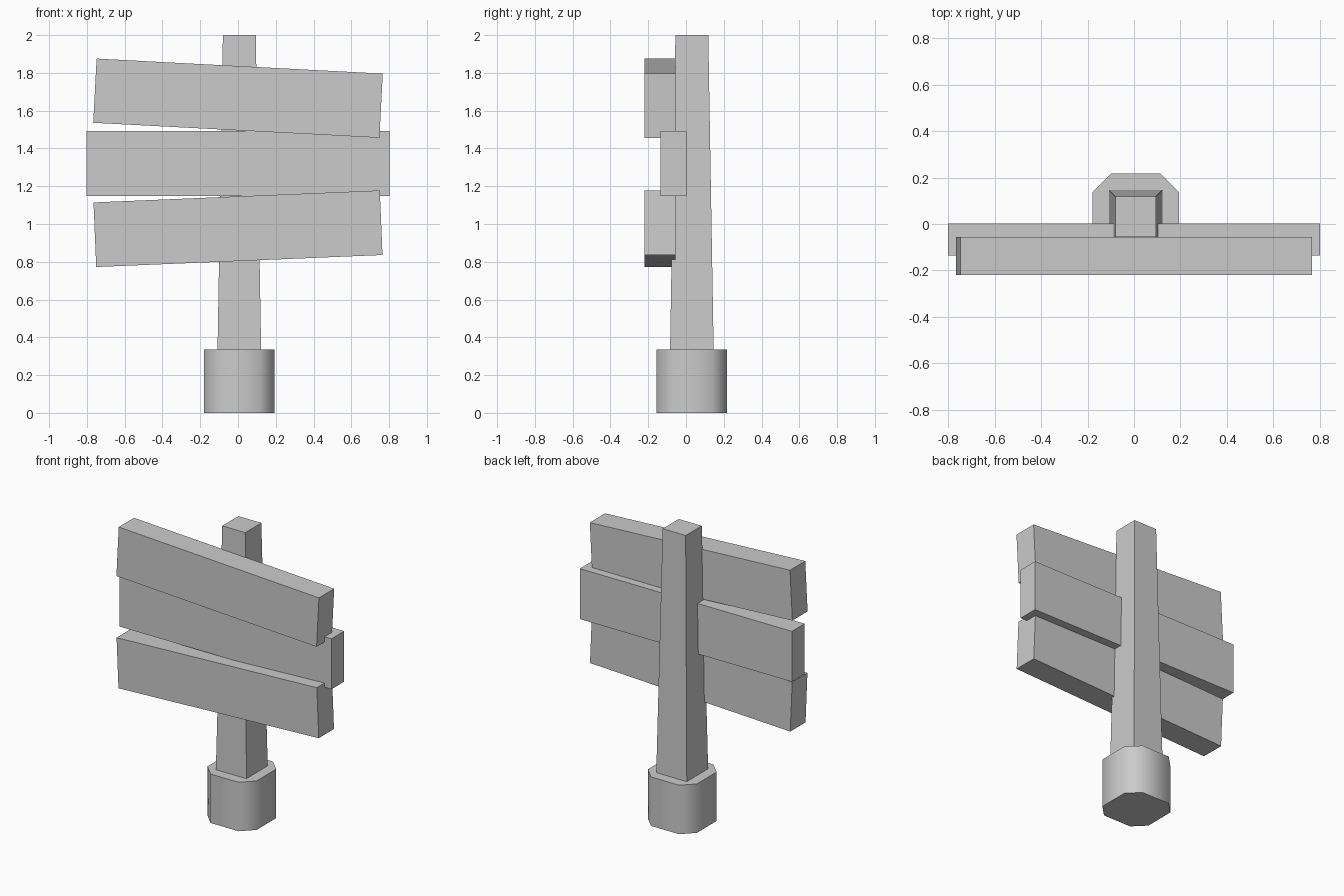
import bpy, bmesh
from math import radians

if "Cube" in bpy.data.objects:
    bpy.data.objects.remove(bpy.data.objects["Cube"])

CX, CY = 0.007, 0.031  # axis of the post


def loft(name, bottom, top, z0, z1, smooth=False):
    """Closed solid between two matching outlines."""
    bm = bmesh.new()
    lo = [bm.verts.new((CX + x, CY + y, z0)) for x, y in bottom]
    hi = [bm.verts.new((CX + x, CY + y, z1)) for x, y in top]
    n = len(lo)
    bm.faces.new(lo[::-1])
    bm.faces.new(hi)
    for i in range(n):
        j = (i + 1) % n
        bm.faces.new((lo[i], lo[j], hi[j], hi[i])).smooth = smooth
    mesh = bpy.data.meshes.new(name)
    bm.to_mesh(mesh)
    bm.free()
    obj = bpy.data.objects.new(name, mesh)
    bpy.context.collection.objects.link(obj)
    return obj


def square(h):
    return [(-h, -h), (h, -h), (h, h), (-h, h)]


def chamfered_square(h, f):
    return [(-f, -h), (f, -h), (h, -f), (h, f), (f, h), (-f, h), (-h, f), (-h, -f)]


def board(name, length, height, y0, y1, z, tilt):
    bpy.ops.mesh.primitive_cube_add(size=1, location=(0, (y0 + y1) / 2, z),
                                    rotation=(0, radians(tilt), 0))
    obj = bpy.context.object
    obj.name = name
    obj.scale = (length, y1 - y0, height)


# Eight-sided foot, smooth around the sides with sharp rims
foot = loft("foot", chamfered_square(0.186, 0.106), chamfered_square(0.186, 0.106),
            0, 0.335, True)
bpy.context.view_layer.objects.active = foot
foot.select_set(True)
bpy.ops.object.shade_smooth_by_angle(angle=radians(50))

# Tapered square post
loft("post", square(0.116), square(0.087), 0.3, 2.0)

# Sign boards
board("upper_board", 1.517, 0.34, -0.22, -0.055, 1.666, 3.0)
board("middle_board", 1.605, 0.345, -0.136, 0.002, 1.321, 0)
board("lower_board", 1.517, 0.342, -0.22, -0.055, 0.975, -2.4)
